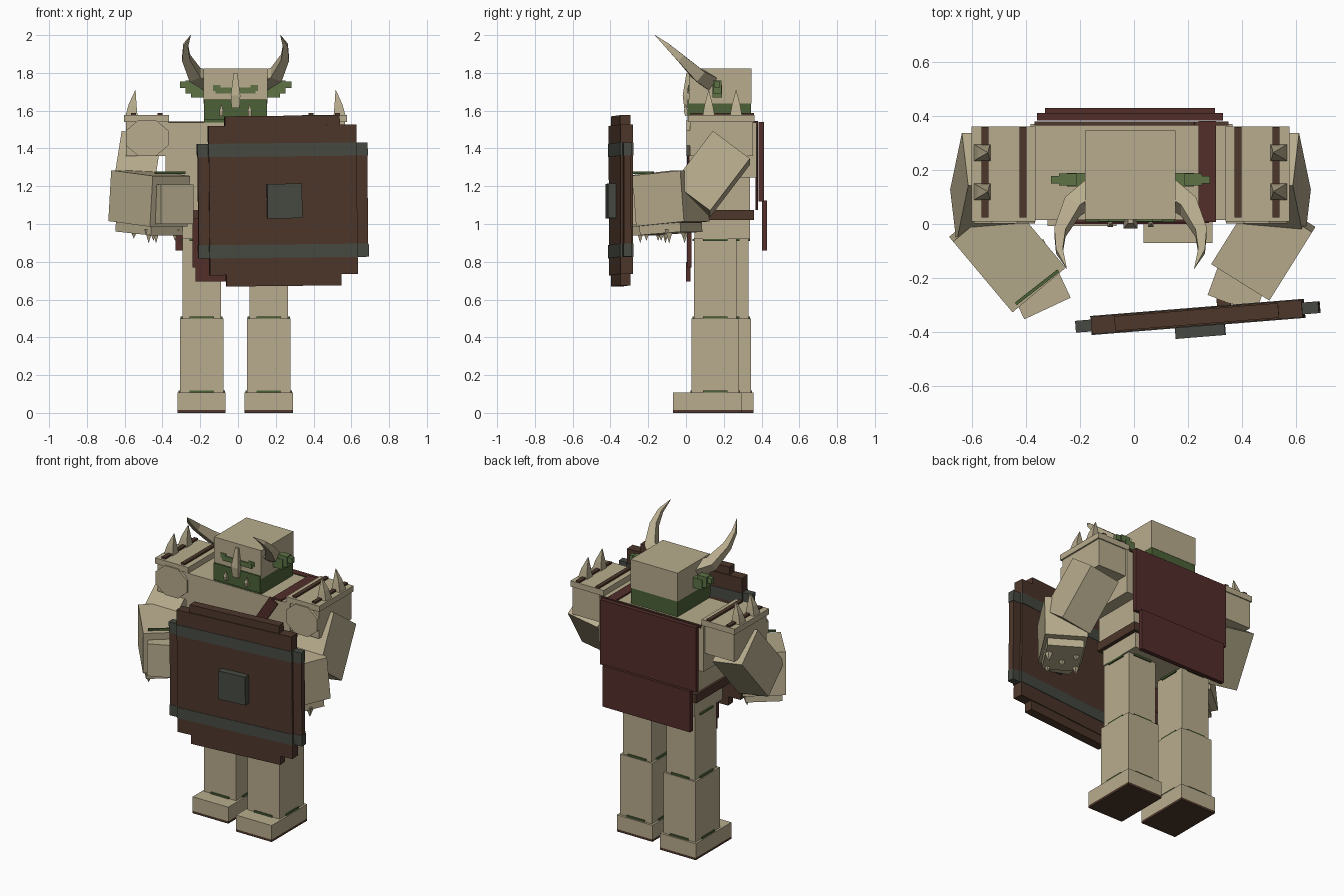
import bpy, bmesh, math
from mathutils import Vector, Matrix, Euler

if "Cube" in bpy.data.objects:
    bpy.data.objects.remove(bpy.data.objects["Cube"])

CX = -0.013  # body mirror plane


def mat(name, rgb):
    m = bpy.data.materials.new(name)
    m.diffuse_color = (*rgb, 1)
    m.use_nodes = True
    m.node_tree.nodes["Principled BSDF"].inputs["Base Color"].default_value = m.diffuse_color
    return m


TAN = mat("tan_hide", (0.48, 0.415, 0.27))
BROWN = mat("dark_wood", (0.075, 0.038, 0.024))
RED = mat("dark_red_cloth", (0.085, 0.027, 0.023))
GREEN = mat("green_skin", (0.11, 0.17, 0.06))
DEEP = mat("deep_green_skin", (0.07, 0.12, 0.037))
IRON = mat("slate_iron", (0.062, 0.068, 0.055))


def finish(name, bm, m):
    bmesh.ops.recalc_face_normals(bm, faces=bm.faces)
    me = bpy.data.meshes.new(name)
    bm.to_mesh(me)
    bm.free()
    me.materials.append(m)
    ob = bpy.data.objects.new(name, me)
    bpy.context.collection.objects.link(ob)
    return ob


def obox(name, c, size, m, rot=(0, 0, 0)):
    """Box by centre, size and rotation in degrees."""
    bm = bmesh.new()
    M = (Matrix.Translation(c) @ Euler([math.radians(a) for a in rot]).to_matrix().to_4x4()
         @ Matrix.Diagonal((*size, 1)))
    bmesh.ops.create_cube(bm, size=1, matrix=M)
    return finish(name, bm, m)


def box(name, x, y, z, m):
    """Axis-aligned box by ranges."""
    return obox(name, [sum(r) / 2 for r in (x, y, z)], [r[1] - r[0] for r in (x, y, z)], m)


def mx(s, a, b):
    """x range at distances a..b from the mirror plane on side s."""
    return tuple(sorted((CX + s * a, CX + s * b)))


def tube(name, path, radii, m, sides=4):
    """Tapered tube along points; radius 0 closes to a tip."""
    bm = bmesh.new()
    rings = []
    pts = [Vector(p) for p in path]
    for i, (p, r) in enumerate(zip(pts, radii)):
        d = (pts[min(i + 1, len(pts) - 1)] - pts[max(i - 1, 0)]).normalized()
        u = d.cross(Vector((1, 0, 0)) if abs(d.x) < 0.8 else Vector((0, 1, 0))).normalized()
        v = d.cross(u)
        r = max(r, 0.001)
        rings.append([bm.verts.new(p + r * (u * math.cos(t) + v * math.sin(t)))
                      for t in [math.pi / sides + 2 * math.pi * k / sides for k in range(sides)]])
    for a, b in zip(rings, rings[1:]):
        for k in range(sides):
            bm.faces.new((a[k], a[(k + 1) % sides], b[(k + 1) % sides], b[k]))
    bm.faces.new(rings[0])
    bm.faces.new(rings[-1])
    return finish(name, bm, m)


# Legs: one stands slightly further back
for side, cx, dy in (("right", -0.193, 0.063), ("left", 0.163, 0)):
    box(side + "_sole", (cx - .128, cx + .128), (-.07 + dy, .295 + dy), (0, .015), BROWN)
    box(side + "_foot", (cx - .128, cx + .128), (-.07 + dy, .295 + dy), (.015, .107), TAN)
    box(side + "_shin", (cx - .115, cx + .115), (.03 + dy, .28 + dy), (.10, .50), TAN)
    box(side + "_thigh", (cx - .102, cx + .102), (.043 + dy, .268 + dy), (.49, .925), TAN)
    for i, (z, g) in enumerate(((.112, .003), (.505, -.008), (.915, -.008))):
        h = .115 + g
        box(f"{side}_joint_gap_{i}", (cx - .065, cx + .065), (.155 + dy - h - .014, .155 + dy + h + .014),
            (z - .006, z + .006), DEEP)
        box(f"{side}_joint_side_{i}", (cx - h - .005, cx + h + .005), (.09 + dy, .22 + dy),
            (z - .006, z + .006), DEEP)

# Torso
box("hips", (-.295, .275), (.045, .34), (.92, 1.03), TAN)
box("belt", (-.325, .30), (.02, .36), (1.02, 1.075), BROWN)
box("waist", (-.31, .285), (.02, .34), (1.07, 1.26), TAN)
box("chest", (-.385, .365), (.015, .372), (1.245, 1.537), TAN)
box("chest_back_edge", (-.37, .35), (.365, .38), (1.527, 1.543), BROWN)

# Diagonal sash over one shoulder
box("sash_shoulder", (.24, .305), (.008, .382), (1.535, 1.546), RED)
for nm, y in (("front", .01), ("back", .374)):
    obox("sash_" + nm, (.11, y, 1.31), (.065, .012, .52), RED, (0, 33, 0))

# Loincloth and cape
box("loincloth_upper", (-.24, .21), (.005, .03), (.77, 1.03), RED)
box("loincloth_lower", (-.225, .195), (.0, .025), (.695, .80), RED)
box("cape_upper", (-.36, .33), (.385, .412), (1.12, 1.54), RED)
box("cape_lower", (-.33, .30), (.402, .43), (.86, 1.125), RED)

# Head with helmet
box("jaw", (-.18, .153), (.018, .345), (1.53, 1.64), DEEP)
box("helmet", (-.182, .155), (.016, .347), (1.638, 1.823), TAN)
box("jaw_front", (-.18, .153), (.008, .02), (1.55, 1.658), DEEP)
tube("nose_guard", [(CX, .012, 1.615), (CX, .008, 1.68), (CX, .012, 1.80)], [.03, .036, .014], TAN)
for s, side in ((-1, "right"), (1, "left")):
    box(side + "_eye_slit", mx(s, .02, .105), (.009, .018), (1.69, 1.722), GREEN)
    box(side + "_eye_corner", mx(s, .08, .12), (.01, .018), (1.705, 1.735), GREEN)
    tx = CX + s * .075
    tube(side + "_tusk", [(tx, .005, 1.575), (tx, -.002, 1.60), (tx, .0, 1.635)], [.014, .014, 0], TAN)
    box(side + "_ear", mx(s, .16, .235), (.14, .19), (1.67, 1.735), GREEN)
    box(side + "_ear_middle", mx(s, .20, .265), (.143, .187), (1.69, 1.76), GREEN)
    box(side + "_ear_tip", mx(s, .255, .295), (.15, .178), (1.72, 1.755), GREEN)
    tube(side + "_horn", [(CX + s * a, y, z) for a, y, z in
         ((.14, .12, 1.755), (.215, .065, 1.79), (.262, -.03, 1.88), (.264, -.10, 1.945), (.237, -.165, 2.0))],
         [.055, .047, .03, .018, 0], TAN)

# Shoulders, spikes and upper arms
for s, side in ((-1, "right"), (1, "left")):
    box(side + "_pauldron", mx(s, .352, .59), (.01, .362), (1.54, 1.577), TAN)
    box(side + "_shoulder", mx(s, .355, .58), (.02, .355), (1.36, 1.545), TAN)
    cap = tube(side + "_shoulder_cap", [(0, 0, 0), (0, .03, 0)], [.108, .108], TAN, 8)
    cap.location = (CX + s * .468, .002, 1.455)
    cap.scale = (1.13, 1, .95)
    for i, a in enumerate((.40, .54)):
        box(f"{side}_pauldron_strap_{i}", mx(s, a - .013, a + .013), (.025, .36), (1.57, 1.588), BROWN)
    for i, y in enumerate((.12, .265)):
        tube(f"{side}_spike_{i}", [(CX + s * .55, y, 1.575), (CX + s * .545, y, 1.63), (CX + s * .53, y, 1.71)],
             [.044, .03, 0], TAN)
    obox(side + "_upper_arm", (CX + s * .53, .135, 1.265), (.215, .246, .35), TAN, (-37, -s * 9, 0))

# Forearms, ragged cuffs and hands
arms = (("right", (-.47, -.105, 1.135), (.258, .344, .27), 40, (-.372, -.205, 1.105), (.19, .24, .21), 25),
        ("left", (.48, -.08, 1.135), (.255, .30, .27), -32, (.385, -.235, 1.10), (.19, .13, .21), -20))
for side, c, size, a, hc, hs, ha in arms:
    obox(side + "_forearm", c, size, TAN, (5, 0, a))
    obox(side + "_hand", hc, hs, TAN, (0, 0, ha))
    obox(side + "_cuff", (c[0], c[1], .975), (size[0] * .85, size[1] * .85, .05), TAN, (4, 0, a))
    R = Matrix.Rotation(math.radians(a), 3, 'Z')
    for i, (u, v) in enumerate(((-.35, -.3), (.3, -.35), (-.3, .1), (.35, .15), (0, -.1))):
        p = Vector(c) + R @ Vector((u * size[0], v * size[1], 0))
        tube(f"{side}_cuff_fringe_{i}", [(p.x, p.y, .97), (p.x, p.y, .90 + .012 * (i % 3))], [.03, 0], TAN)
obox("right_wrist_seam", (-.36, -.235, 1.272), (.20, .012, .012), DEEP, (0, 0, 38))

# Shield: stacked planks, iron bands and boss, turned slightly
shield = []


def plank(name, w, x, depth, z, m, off=0):
    ob = obox(name, (x, off, (z[0] + z[1]) / 2 - 1.12), (w, depth, z[1] - z[0]), m)
    shield.append(ob)


plank("shield_tall_plank", .61, 0, .055, (.672, 1.573), BROWN)
plank("shield_main_plank", .785, 0, .065, (.732, 1.523), BROWN)
plank("shield_wide_plank", .90, 0, .038, (.822, 1.422), BROWN)
for nm, z in (("lower", (.822, .892)), ("upper", (1.358, 1.428))):
    plank(f"shield_{nm}_band", .79, 0, .071, z, IRON)
    plank(f"shield_{nm}_band_ends", .905, 0, .044, z, IRON)
plank("shield_boss", .185, .005, .05, (1.03, 1.213), IRON, -.05)
plank("shield_grip", .05, .10, .08, (1.0, 1.2), BROWN, .06)
turn = (Matrix.Translation((.237, -.345, 1.12)) @ Matrix.Rotation(math.radians(4.6), 4, 'Z')
        @ Matrix.Rotation(math.radians(-.6), 4, 'Y'))
for ob in shield:
    ob.data.transform(turn)
